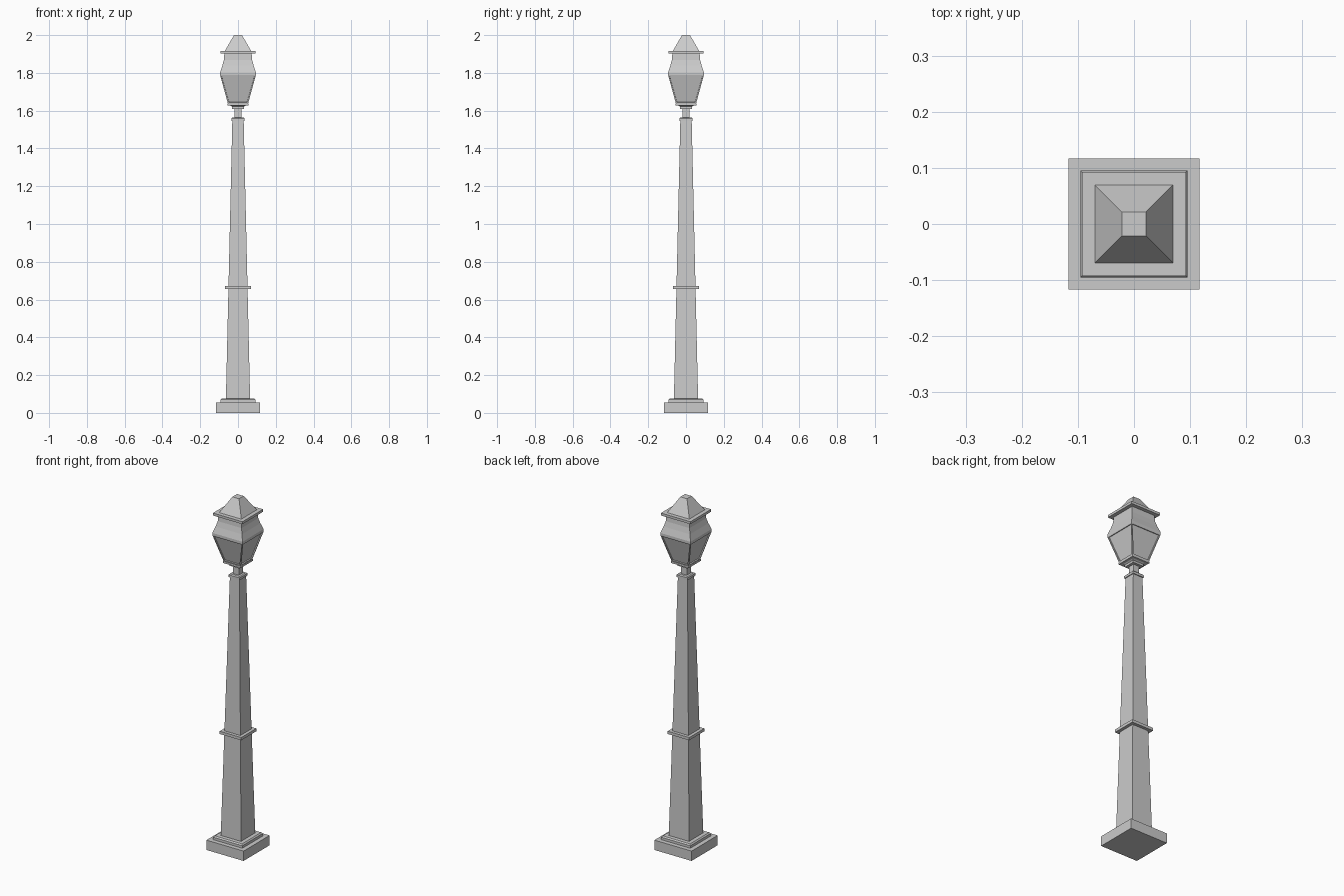
import bpy, bmesh

if "Cube" in bpy.data.objects:
    bpy.data.objects.remove(bpy.data.objects["Cube"])


def square_loft(name, profile, inset=None):
    """Stack square rings given as (half width, height) and cap both ends."""
    bm = bmesh.new()
    rings = [[bm.verts.new((sx * h, sy * h, z))
              for sx, sy in ((-1, -1), (1, -1), (1, 1), (-1, 1))]
             for h, z in profile]
    sides = []
    for low, high in zip(rings, rings[1:]):
        for i in range(4):
            j = (i + 1) % 4
            sides.append(bm.faces.new((low[i], low[j], high[j], high[i])))
    bm.faces.new(rings[0][::-1])
    bm.faces.new(rings[-1])
    bm.normal_update()
    if inset:
        width, depth = inset
        bmesh.ops.inset_individual(bm, faces=sides, thickness=width)
        for face in sides:
            # Recess each pane with a crisp step
            pane = bmesh.ops.inset_individual(bm, faces=[face], thickness=0.0005)
            for v in face.verts:
                v.co -= face.normal * depth
    mesh = bpy.data.meshes.new(name)
    bm.to_mesh(mesh)
    bm.free()
    obj = bpy.data.objects.new(name, mesh)
    bpy.context.collection.objects.link(obj)
    return obj


# Stepped foot
square_loft("base_plinth", [(0.117, 0), (0.117, 0.056)])
square_loft("base_step", [(0.092, 0.056), (0.092, 0.070), (0.086, 0.077)])

# Tapered post with collars
square_loft("post", [(0.064, 0.075), (0.030, 1.55)])
square_loft("post_collar", [(0.068, 0.655), (0.068, 0.671)])
square_loft("post_cap", [(0.035, 1.545), (0.035, 1.558), (0.030, 1.563)])
square_loft("neck", [(0.018, 1.56), (0.018, 1.615)])

# Lantern seat
square_loft("lantern_seat", [(0.033, 1.61), (0.033, 1.622), (0.042, 1.628)])
square_loft("lantern_tray", [(0.055, 1.627), (0.055, 1.637)])

# Lantern body with recessed panes
square_loft("lantern_body", [(0.053, 1.636), (0.095, 1.79)], inset=(0.009, 0.006))

# Roof, brim and chimney cap
square_loft("lantern_roof", [(0.095, 1.79), (0.095, 1.803), (0.083, 1.838),
                             (0.075, 1.868), (0.072, 1.905)])
square_loft("roof_brim", [(0.093, 1.902), (0.093, 1.916)])
square_loft("roof_cap", [(0.0705, 1.915), (0.021, 2.0)])
